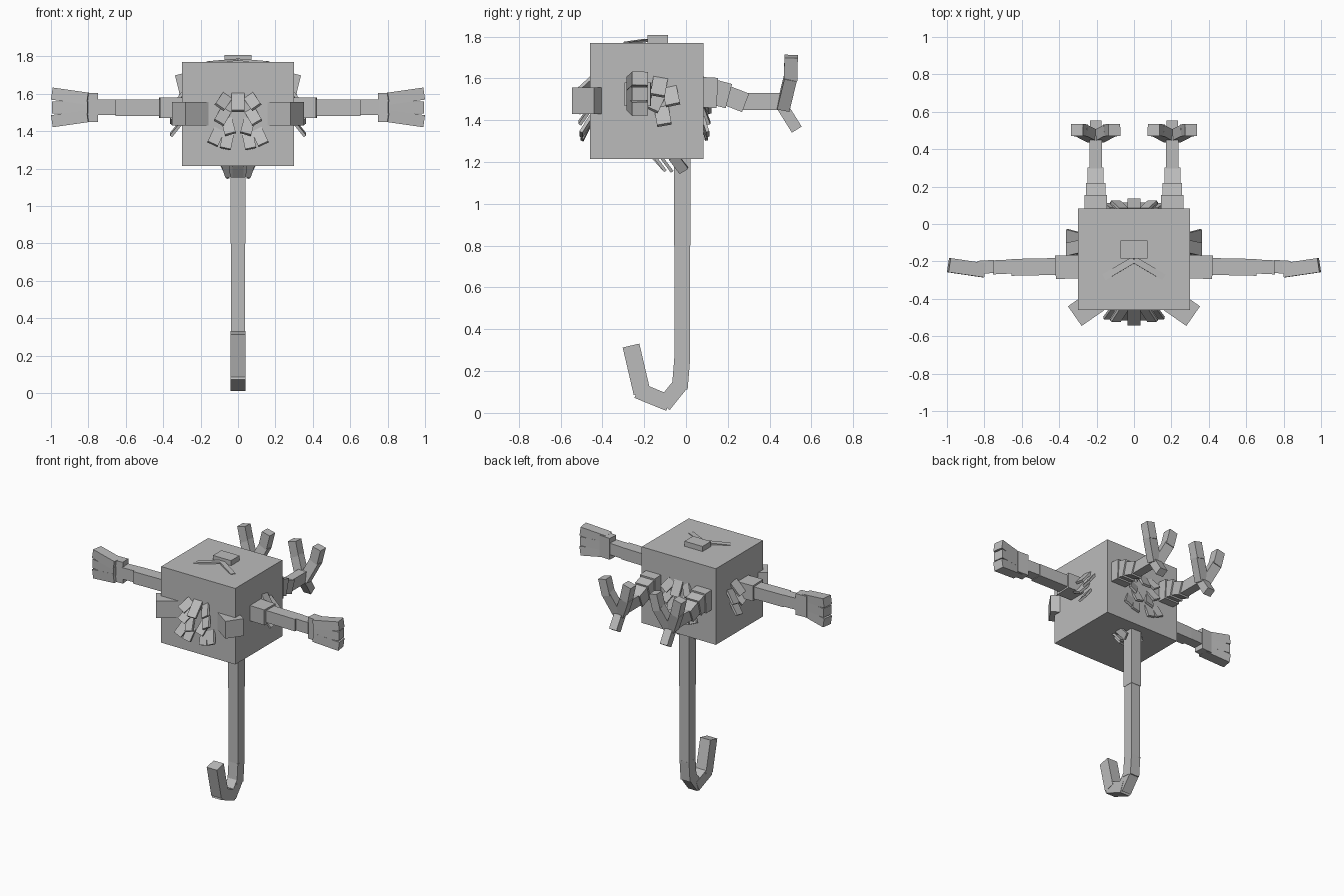
import bpy
import bmesh
import math
from mathutils import Vector, Matrix

old = bpy.data.objects.get("Cube")
if old:
    bpy.data.objects.remove(old, do_unlink=True)

grey = bpy.data.materials.new("plain_grey")
grey.use_nodes = True
colour = (0.5, 0.5, 0.5, 1)
grey.diffuse_color = colour
grey.node_tree.nodes["Principled BSDF"].inputs["Base Color"].default_value = colour

X, Y, Z = Vector((1, 0, 0)), Vector((0, 1, 0)), Vector((0, 0, 1))


def beam(name, p, q, width, height, side):
    """Box from p to q; width runs along side, height across it."""
    p, q = Vector(p), Vector(q)
    d = (q - p).normalized()
    s = (side - d * side.dot(d)).normalized()
    t = d.cross(s)
    m = Matrix((d * (q - p).length, s * width, t * height)).transposed().to_4x4()
    m.translation = (p + q) / 2
    bm = bmesh.new()
    bmesh.ops.create_cube(bm, size=1, matrix=m)
    mesh = bpy.data.meshes.new(name)
    bm.to_mesh(mesh)
    bm.free()
    mesh.materials.append(grey)
    ob = bpy.data.objects.new(name, mesh)
    bpy.context.collection.objects.link(ob)
    return ob


def petal(name, centre, normal, roll, tilt, length=0.1, width=0.07):
    """Thin plate hanging from a wall, its tip flaring outward."""
    down = Matrix.Rotation(roll, 3, normal) @ -Z
    d = down * math.cos(tilt) + normal * math.sin(tilt)
    root = Vector(centre) - down * length * math.cos(tilt) / 2
    beam(name, root - d * 0.01, root + d * length, width, 0.016, normal.cross(down))


# Body
beam("body", (0, -0.46, 1.492), (0, 0.083, 1.492), 0.6, 0.556, X)

# Top plate with two tilted slats
beam("top_plate", (0, -0.185, 1.785), (0, -0.087, 1.785), 0.145, 0.044, X)

# Hooked tail, bending forward at the bottom
tail = [((-0.018, 1.22), (-0.018, 0.8), 0.08), ((-0.018, 0.8), (-0.018, 0.25), 0.075),
        ((-0.018, 0.26), (-0.03, 0.115), 0.076), ((-0.028, 0.135), (-0.107, 0.037), 0.074),
        ((-0.08, 0.046), (-0.232, 0.108), 0.078), ((-0.21, 0.095), (-0.263, 0.322), 0.082)]
for i, (a, b, w) in enumerate(tail):
    beam(f"tail_{i}", (0, *a), (0, *b), w, w, X)

# Petals shared by front and back: offset, height, roll in degrees
tuft = [(0.08, 1.555, 35), (0.085, 1.475, 30), (0.05, 1.42, -15),
        (0.12, 1.365, 25), (0.06, 1.345, 12)]
walls = [("front", -0.46, -Y, 42, 0.115), ("back", 0.083, Y, 28, 0.1)]
for label, y, n, tilt, size in walls:
    petal(f"{label}_petal_centre", (0, y, 1.55), n, 0, math.radians(tilt), size)
    for i, (x, z, roll) in enumerate(tuft):
        for sx in (1, -1):
            r = math.radians(roll) * sx * -n.y
            petal(f"{label}_petal_{i}", (x * sx, y, z), n, r,
                  math.radians(tilt - 4 * i), size * 0.75, 0.06)

for sx, label in ((1, "left"), (-1, "right")):
    beam(f"{label}_top_slat", (0, -0.19, 1.782), (sx * 0.16, -0.285, 1.768), 0.035, 0.012, Y)

    # Angled front block
    u, v = Vector((-0.82 * sx, 0.57, 0)), Vector((0.57 * sx, 0.82, 0))
    p = Vector((0.28 * sx, -0.545, 1.493)) + v * 0.064
    beam(f"{label}_front_block", p, p + u * 0.2, 0.126, 0.128, Z)

    # Side petals
    for i, (y, z, r) in enumerate([(-0.13, 1.555, -10), (-0.07, 1.51, 12),
                                   (-0.15, 1.485, -25), (-0.11, 1.415, 10)]):
        petal(f"{label}_side_petal_{i}", (0.3 * sx, y, z), X * sx,
              math.radians(r) * sx, math.radians(38), 0.095)

    # Underside petals around the tail root
    for i, (x, y) in enumerate([(0.09, -0.06), (0.065, -0.12), (0.025, -0.15)]):
        beam(f"{label}_under_petal_{i}", (x * sx, y, 1.225),
             (x * sx * 0.65, y + 0.05, 1.158), 0.05, 0.015, X if i else Y)

    # Outstretched side arm in tapering segments
    for i, (a, b, w, h, z) in enumerate([(0.28, 0.42, 0.125, 0.112, 1.525),
                                         (0.41, 0.655, 0.09, 0.088, 1.525),
                                         (0.65, 0.755, 0.075, 0.084, 1.527),
                                         (0.75, 0.835, 0.07, 0.155, 1.527)]):
        beam(f"{label}_arm_{i}", (a * sx, -0.227, z), (b * sx, -0.232, z), w, h, Y)
    for i, f in enumerate((1, 0, -1)):
        beam(f"{label}_finger_{i}", (0.8 * sx, -0.248, 1.527 + f * 0.046),
             (0.99 * sx, -0.22, 1.527 + f * 0.073), 0.076, 0.065, Y)

    # Rear limb
    x = 0.205 * sx
    for i, (a, b, w, h) in enumerate([((0.06, 1.535), (0.15, 1.53), 0.12, 0.145),
                                      ((0.13, 1.535), (0.205, 1.515), 0.105, 0.12),
                                      ((0.19, 1.52), (0.285, 1.483), 0.085, 0.095),
                                      ((0.265, 1.489), (0.47, 1.489), 0.066, 0.08)]):
        beam(f"{label}_rear_limb_{i}", (x, *a), (x, *b), w, h, X)
    # Two upper prongs and one lower prong
    for i, k in enumerate((1, -1)):
        mid = (x + k * 0.077, 0.5, 1.605)
        beam(f"{label}_prong_base_{i}", (x + k * 0.01, 0.465, 1.46), mid, 0.06, 0.07, Y)
        beam(f"{label}_prong_tip_{i}", (x + k * 0.072, 0.5, 1.59),
             (x + k * 0.1, 0.503, 1.705), 0.064, 0.065, Y)
    beam(f"{label}_lower_prong", (x, 0.455, 1.475), (x, 0.53, 1.355), 0.06, 0.055, X)

beam("under_petal_centre", (0, -0.16, 1.225), (0, -0.1, 1.158), 0.06, 0.015, X)
